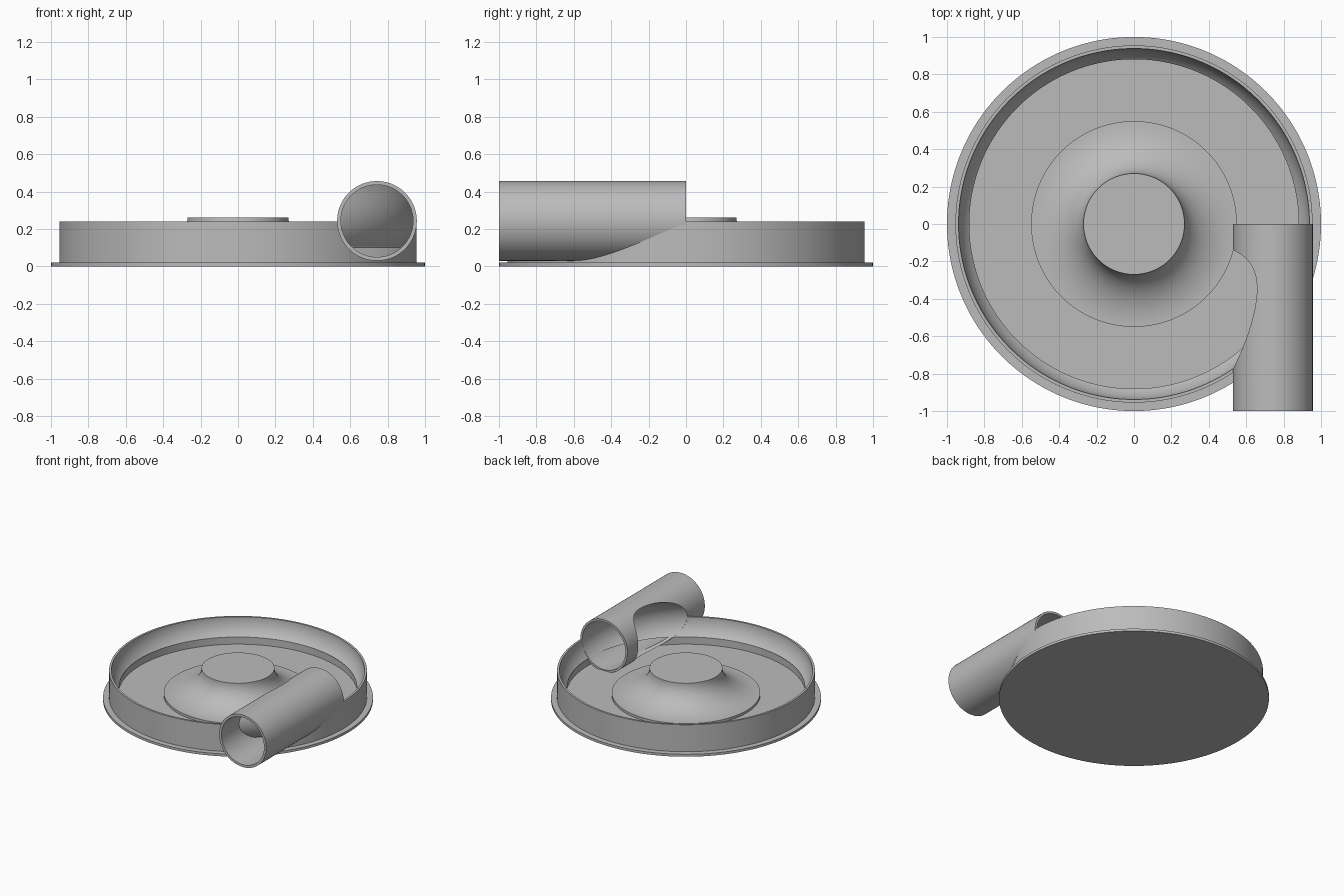
import bpy, bmesh, math
from mathutils import Matrix, Vector

if "Cube" in bpy.data.objects:
    bpy.data.objects.remove(bpy.data.objects["Cube"], do_unlink=True)

SEG = 160
TUBE_X, TUBE_Z = 0.743, 0.243
BORE, TUBE_R = 0.193, 0.213
FLOOR, STEP = 0.04, 0.105

grey = bpy.data.materials.new("plain grey")
grey.use_nodes = True
grey.diffuse_color = (0.5, 0.5, 0.5, 1)
grey.node_tree.nodes["Principled BSDF"].inputs["Base Color"].default_value = (0.5, 0.5, 0.5, 1)


def finish(name, bm):
    bmesh.ops.recalc_face_normals(bm, faces=bm.faces)
    mesh = bpy.data.meshes.new(name)
    bm.to_mesh(mesh)
    bm.free()
    mesh.materials.append(grey)
    obj = bpy.data.objects.new(name, mesh)
    bpy.context.collection.objects.link(obj)
    return obj


def lathe(name, profile, closed=False):
    """Revolve an (r, z) profile round z; points at r = 0 become poles."""
    bm = bmesh.new()
    rings = []
    for r, z in profile:
        if r == 0:
            rings.append([bm.verts.new((0, 0, z))] * SEG)
        else:
            rings.append([bm.verts.new((r * math.cos(a), r * math.sin(a), z))
                          for a in (2 * math.pi * i / SEG for i in range(SEG))])
    pairs = list(zip(rings, rings[1:]))
    if closed:
        pairs.append((rings[-1], rings[0]))
    for low, high in pairs:
        for i in range(SEG):
            j = (i + 1) % SEG
            bm.faces.new(dict.fromkeys((low[i], low[j], high[j], high[i])))
    return finish(name, bm)


def torus(name, radius):
    steps = [2 * math.pi * (i + 0.5) / 96 for i in range(96)]
    return lathe(name, [(TUBE_X + radius * math.cos(a), TUBE_Z + radius * math.sin(a))
                        for a in steps], closed=True)


def tube(name, radius, y0, y1):
    bm = bmesh.new()
    place = (Matrix.Translation((TUBE_X, (y0 + y1) / 2, TUBE_Z))
             @ Matrix.Rotation(math.pi / 2, 4, "X"))
    bmesh.ops.create_cone(bm, cap_ends=True, segments=96, radius1=radius,
                          radius2=radius, depth=y1 - y0, matrix=place)
    return finish(name, bm)


def cut(obj, cutter):
    mod = obj.modifiers.new("cut", "BOOLEAN")
    mod.operation, mod.solver, mod.object = "DIFFERENCE", "EXACT", cutter
    bpy.context.view_layer.objects.active = obj
    bpy.ops.object.modifier_apply(modifier=mod.name)


# Housing dish: hub flare, floor, step, cove, rim, wall and flange
flare = [(0.55 - 0.28 * math.sin(t), 0.26 - 0.2 * math.cos(t))
         for t in (math.pi / 2 * (1 - i / 20) for i in range(21))]
cove_r = 0.195
low = math.asin((STEP - TUBE_Z) / cove_r)
cove = [(TUBE_X + cove_r * math.cos(low * (1 - i / 16)),
         TUBE_Z - 0.003 + cove_r * math.sin(low * (1 - i / 16))) for i in range(17)]
housing = lathe("housing", [(0, 0.26)] + flare + [(0.55, FLOOR), (0.888, FLOOR), (0.888, STEP)]
                + cove + [(0.955, 0.24), (0.955, 0.02), (1, 0.02), (1, 0), (0, 0)])

# Bore volume, stopped by the curved channel wall above the step
bore = tube("bore_cutter", BORE, -1.1, -0.005)
barrier = torus("barrier_cutter", 0.205)
low_bore = tube("low_bore_cutter", BORE, -1.1, -0.01)
bm = bmesh.new()
bmesh.ops.create_cube(bm, size=1, matrix=Matrix.Translation((TUBE_X, -0.5, STEP + 0.5))
                      @ Matrix.Diagonal(Vector((1, 2, 1, 1))))
upper_block = finish("upper_block_cutter", bm)
cut(low_bore, upper_block)
cut(bore, barrier)
cut(housing, bore)
cut(housing, low_bore)

# Tangential pipe, opened by the ring channel
pipe = tube("outlet_pipe", TUBE_R, -1, 0)
channel = torus("channel_cutter", 0.195)
for cutter in (bore, low_bore, channel):
    cut(pipe, cutter)

for helper in (bore, barrier, low_bore, upper_block, channel):
    bpy.data.objects.remove(helper, do_unlink=True)

for obj in (housing, pipe):
    bpy.ops.object.select_all(action="DESELECT")
    obj.select_set(True)
    bpy.context.view_layer.objects.active = obj
    bpy.ops.object.shade_smooth_by_angle(angle=math.radians(25))
